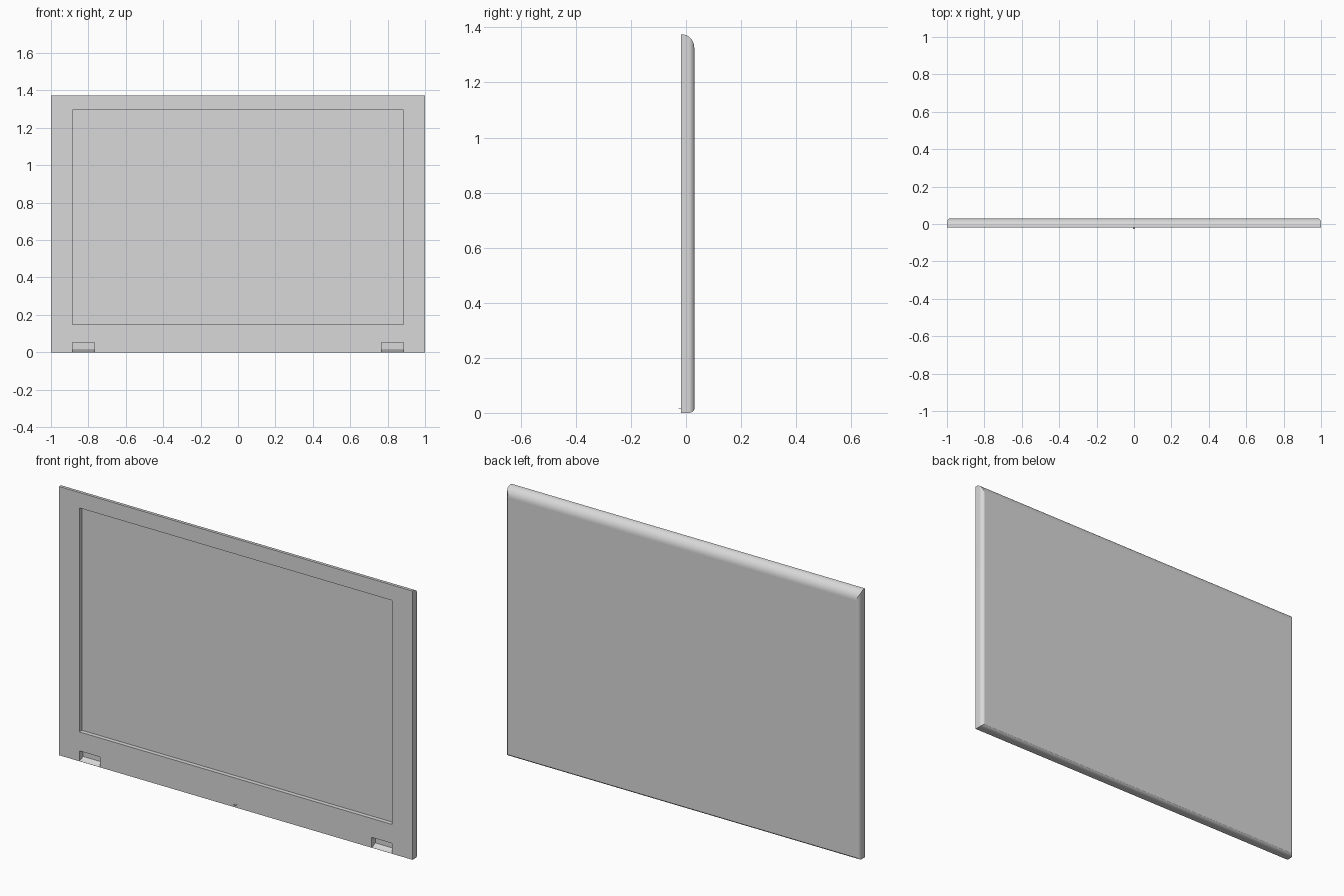
import bpy, bmesh, math

cube = bpy.data.objects.get("Cube")
if cube:
    bpy.data.objects.remove(cube, do_unlink=True)

HEIGHT, FRONT, BACK = 1.374, -0.018, 0.03

grey = bpy.data.materials.new("light grey plastic")
grey.use_nodes = True
grey.diffuse_color = (0.69, 0.69, 0.69, 1)
grey.node_tree.nodes["Principled BSDF"].inputs["Base Color"].default_value = (0.69, 0.69, 0.69, 1)


def loft(name, rings):
    """Solid skinned through rings of equal point count, capped at both ends."""
    bm = bmesh.new()
    loops = [[bm.verts.new(p) for p in ring] for ring in rings]
    n = len(loops[0])
    for a, b in zip(loops, loops[1:]):
        for i in range(n):
            bm.faces.new((a[i], a[(i + 1) % n], b[(i + 1) % n], b[i]))
    bm.faces.new(loops[0])
    bm.faces.new(loops[-1])
    bmesh.ops.recalc_face_normals(bm, faces=bm.faces)
    mesh = bpy.data.meshes.new(name)
    bm.to_mesh(mesh)
    bm.free()
    mesh.materials.append(grey)
    obj = bpy.data.objects.new(name, mesh)
    bpy.context.collection.objects.link(obj)
    return obj


def rect(y, x, z0, z1):
    return [(-x, y, z0), (x, y, z0), (x, y, z1), (-x, y, z1)]


def box(name, x, y0, y1, z0, z1):
    return loft(name, [rect(y0, x, z0, z1), rect(y1, x, z0, z1)])


def rounded(y, size):
    """Inset of a side or bottom edge, stopping short of tangent at the back."""
    t = max(0.0, (y - 0.01) / (BACK - 0.01)) * 0.86
    return size * (1 - math.sqrt(1 - t * t))


# Lid shell: back edges rounded, with the top edge rolled over the most
rings = [rect(FRONT, 1, 0, HEIGHT)]
STEPS = 14
for i in range(STEPS + 1):
    angle = math.pi / 2 * i / STEPS
    y = -0.012 + (BACK + 0.012) * math.sin(angle)
    top = 0.048 * (1 - math.cos(angle))
    rings.append(rect(y, 1 - rounded(y, 0.03), rounded(y, 0.024), HEIGHT - top))
lid = loft("lid_shell", rings)

# Cutters: screen opening and the two hinge pockets with sloping floors
cutters = [box("screen_cutter", 0.885, FRONT - 0.05, 0.006, 0.15, 1.295)]
pocket = [(-0.05, -0.008), (FRONT, 0.0005), (0.0, 0.006), (0.012, 0.013),
          (0.012, 0.053), (-0.05, 0.053)]
for side in (-1, 1):
    cutters.append(loft("hinge_cutter", [[(side * x, y, z) for y, z in pocket]
                                         for x in (0.768, 0.885)]))

bpy.context.view_layer.objects.active = lid
for cutter in cutters:
    mod = lid.modifiers.new("cut", 'BOOLEAN')
    mod.operation, mod.solver, mod.object = 'DIFFERENCE', 'EXACT', cutter
    bpy.ops.object.modifier_apply(modifier=mod.name)
    bpy.data.objects.remove(cutter, do_unlink=True)

# Smooth the rolled edges but keep the broad faces flat
bpy.ops.object.select_all(action='DESELECT')
lid.select_set(True)
bpy.ops.object.shade_smooth_by_angle(angle=math.radians(20))
for face in lid.data.polygons:
    if abs(face.normal.y) > 0.9999:
        face.use_smooth = False

# Screen panel at the bottom of the opening, and the small latch nub
box("screen_panel", 0.885, 0.004, 0.007, 0.15, 1.295)
box("latch_nub", 0.006, -0.028, FRONT + 0.002, 0.014, 0.016)
